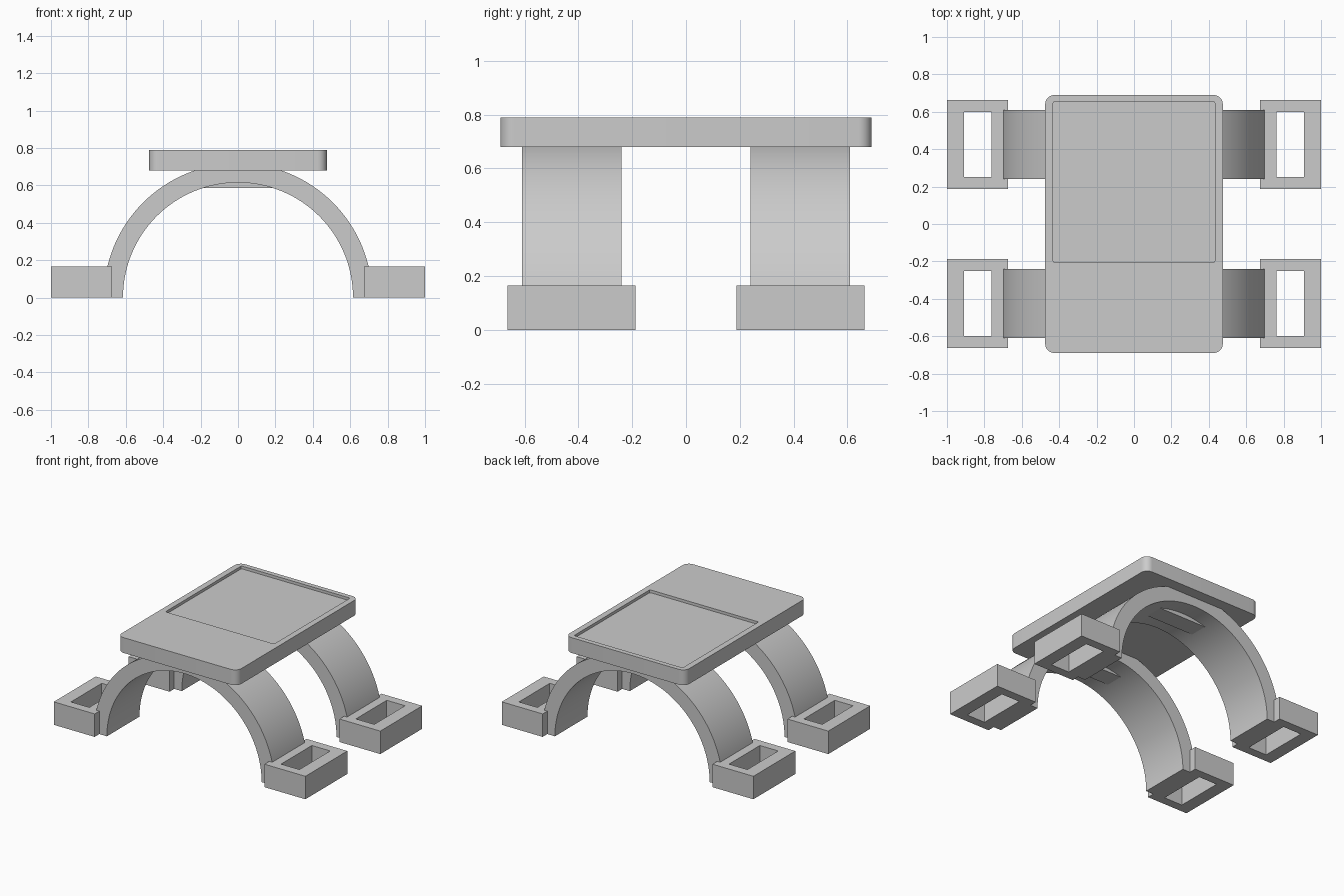
import bpy, bmesh, math

if "Cube" in bpy.data.objects:
    bpy.data.objects.remove(bpy.data.objects["Cube"], do_unlink=True)

grey = bpy.data.materials.new("plain grey")
grey.use_nodes = True
colour = (0.6, 0.6, 0.6, 1)
grey.diffuse_color = colour
grey.node_tree.nodes["Principled BSDF"].inputs["Base Color"].default_value = colour


def prism(name, outline, direction):
    """Extrude a closed outline of 3D points along a direction."""
    bm = bmesh.new()
    face = bm.faces.new([bm.verts.new(p) for p in outline])
    new = bmesh.ops.extrude_face_region(bm, geom=[face])["geom"]
    bmesh.ops.translate(bm, vec=direction,
                        verts=[v for v in new if isinstance(v, bmesh.types.BMVert)])
    bmesh.ops.recalc_face_normals(bm, faces=bm.faces)
    mesh = bpy.data.meshes.new(name)
    bm.to_mesh(mesh)
    bm.free()
    mesh.materials.append(grey)
    obj = bpy.data.objects.new(name, mesh)
    bpy.context.collection.objects.link(obj)
    return obj


def rounded_box(name, x, y, z, radius=0, steps=8):
    """Upright box over the ranges x, y, z with rounded vertical corners."""
    points = []
    corners = [(x[1], y[1], 1, 1), (x[0], y[1], -1, 1),
               (x[0], y[0], -1, -1), (x[1], y[0], 1, -1)]
    for i, (cx, cy, sx, sy) in enumerate(corners):
        for k in range(steps + 1 if radius else 1):
            a = math.pi / 2 * (i + k / steps)
            points.append((cx - sx * radius + radius * math.cos(a),
                           cy - sy * radius + radius * math.sin(a), z[0])
                          if radius else (cx, cy, z[0]))
    return prism(name, points, (0, 0, z[1] - z[0]))


def activate(obj):
    bpy.ops.object.select_all(action="DESELECT")
    obj.select_set(True)
    bpy.context.view_layer.objects.active = obj


def cut(obj, cutter):
    cutter.hide_render = True
    mod = obj.modifiers.new("cut", "BOOLEAN")
    mod.operation = "DIFFERENCE"
    mod.solver = "EXACT"
    mod.object = cutter
    activate(obj)
    bpy.ops.object.modifier_apply(modifier=mod.name)
    bpy.data.objects.remove(cutter, do_unlink=True)


def smooth(obj):
    activate(obj)
    bpy.ops.object.shade_smooth_by_angle(angle=math.radians(30))


# Top plate with a shallow tray recess towards the back
plate = rounded_box("top_plate", (-0.475, 0.475), (-0.69, 0.69), (0.68, 0.79), 0.05)
cut(plate, rounded_box("tray_cutter", (-0.432, 0.432), (-0.207, 0.655), (0.77, 0.9), 0.01, 3))
smooth(plate)

# Half-ring outline shared by both arches
SEGMENTS = 64
angles = [math.pi * i / SEGMENTS for i in range(SEGMENTS + 1)]
outer = [(0.718 * math.cos(a), 0, 0.718 * math.sin(a)) for a in angles]
inner = [(0.615 * math.cos(a), 0, 0.615 * math.sin(a)) for a in reversed(angles)]

for side, sy in (("front", -1), ("back", 1)):
    # Arch
    arch = prism(side + "_arch", outer + inner, (0, 0.37, 0))
    arch.location.y = sy * 0.425 - 0.185
    smooth(arch)

    # Flat block under the crown of the arch
    mid = sy * 0.425
    rounded_box(side + "_crown_block", (-0.19, 0.19), (mid - 0.065, mid + 0.065), (0.585, 0.7))

    # Feet with a rectangular hole right through
    for hand, sx in (("left", 1), ("right", -1)):
        xs = sorted((sx * 0.675, sx * 1.0))
        hole = sorted((sx * 0.762, sx * 0.908))
        foot = rounded_box(f"{side}_{hand}_foot", xs, (mid - 0.238, mid + 0.238), (0, 0.165))
        cut(foot, rounded_box("hole_cutter", hole, (mid - 0.175, mid + 0.175), (-0.1, 0.3)))
